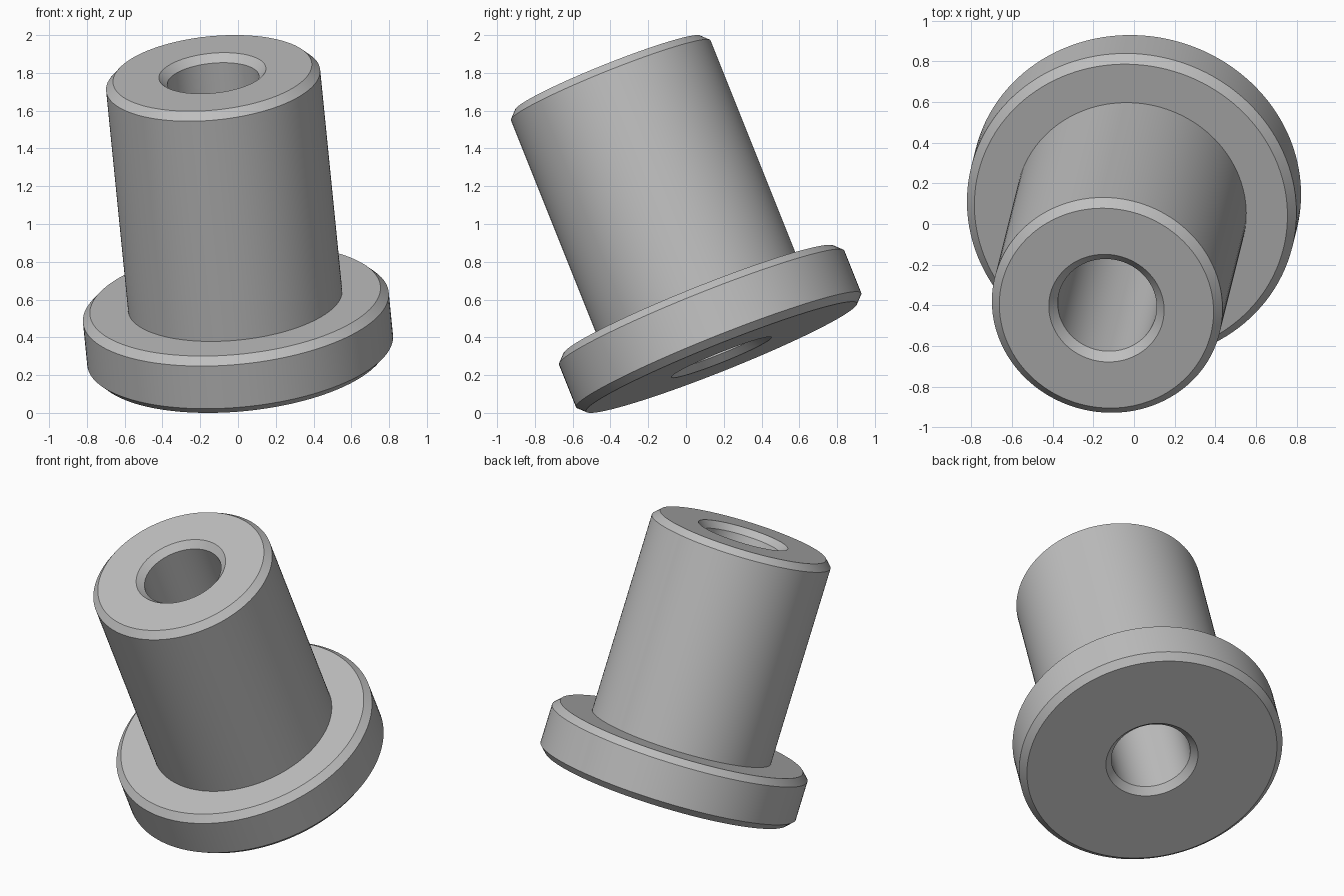
import bpy
import bmesh
from math import tau, radians
from mathutils import Vector

cube = bpy.data.objects.get("Cube")
if cube:
    bpy.data.objects.remove(cube, do_unlink=True)

UNIT = 0.08135            # scale of the drawing dimensions below
SEGMENTS = 128
CHAMFER = 0.5
BORE, SHAFT, FLANGE = 3, 7, 10        # radii
FLANGE_HEIGHT, LENGTH = 4, 20

# Plain grey metal
metal = bpy.data.materials.new("grey_metal")
grey = (0.52, 0.52, 0.52, 1)
metal.diffuse_color = grey
metal.use_nodes = True
metal.node_tree.nodes["Principled BSDF"].inputs["Base Color"].default_value = grey

# Closed half section (radius, height) of the bushing
c = CHAMFER
section = [
    (BORE, c), (BORE + c, 0),
    (FLANGE - c, 0), (FLANGE, c),
    (FLANGE, FLANGE_HEIGHT - c), (FLANGE - c, FLANGE_HEIGHT),
    (SHAFT, FLANGE_HEIGHT),
    (SHAFT, LENGTH - c), (SHAFT - c, LENGTH),
    (BORE + c, LENGTH), (BORE, LENGTH - c),
]

# Revolve the section around the bore axis
bm = bmesh.new()
verts = [bm.verts.new((r * UNIT, 0, h * UNIT)) for r, h in section]
edges = [bm.edges.new((v, verts[(i + 1) % len(verts)])) for i, v in enumerate(verts)]
bmesh.ops.spin(bm, geom=verts + edges, cent=(0, 0, 0), axis=(0, 0, 1),
               angle=tau, steps=SEGMENTS, use_merge=True)
bmesh.ops.remove_doubles(bm, verts=bm.verts[:], dist=0.0001)
bmesh.ops.recalc_face_normals(bm, faces=bm.faces[:])
mesh = bpy.data.meshes.new("flanged_bushing")
bm.to_mesh(mesh)
bm.free()
mesh.materials.append(metal)

# Lean the bushing on the rim of its flange
bushing = bpy.data.objects.new("flanged_bushing", mesh)
bpy.context.collection.objects.link(bushing)
axis = Vector((-0.1, -0.4, 1))
bushing.rotation_euler = axis.to_track_quat('Z', 'Y').to_euler()
bushing.location = (0.015, 0.188, 0.2945)

# Smooth round walls, crisp chamfer edges
bpy.ops.object.select_all(action='DESELECT')
bushing.select_set(True)
bpy.context.view_layer.objects.active = bushing
bpy.ops.object.shade_smooth_by_angle(angle=radians(30))
